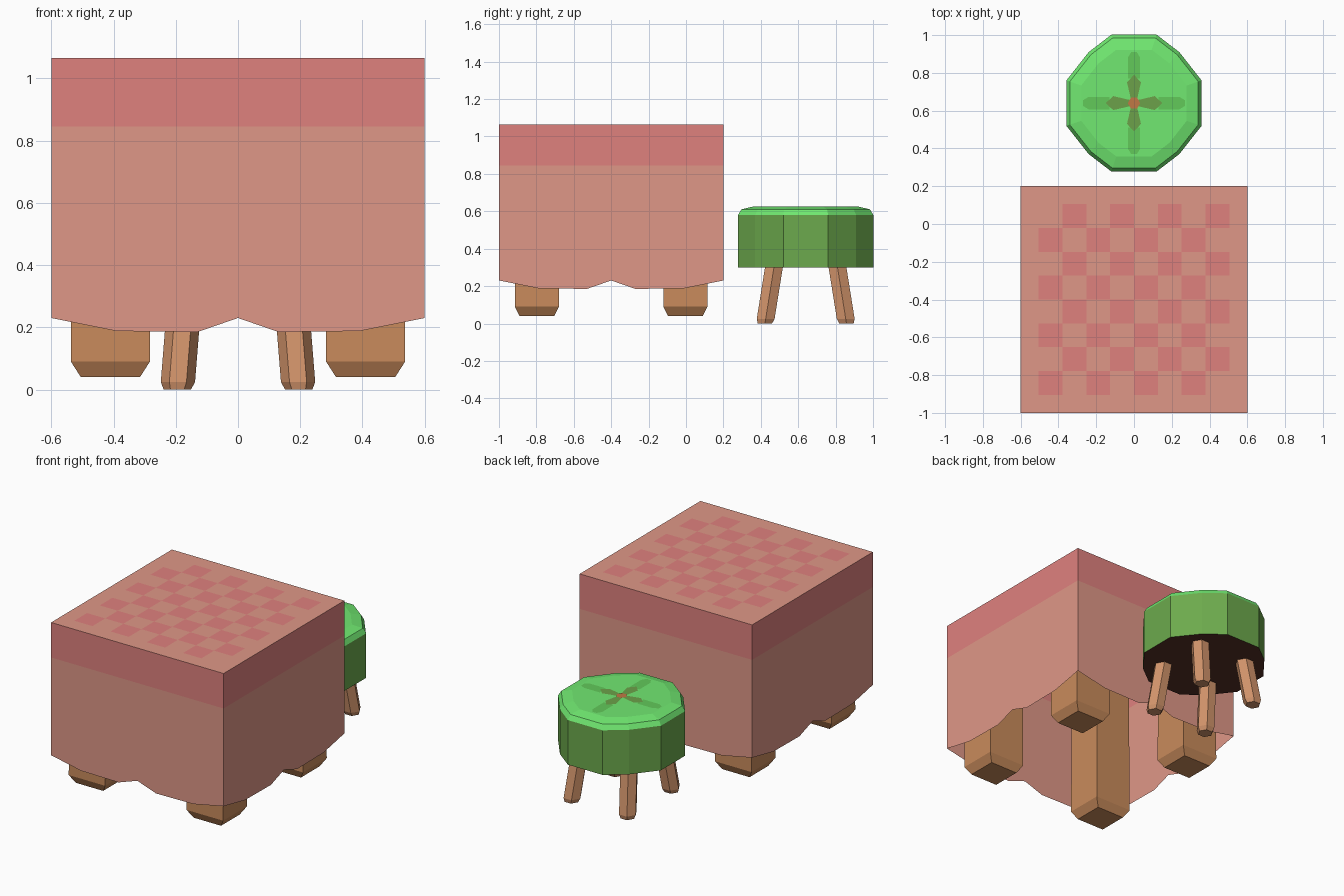
import bpy, bmesh, math
from mathutils import Matrix

if "Cube" in bpy.data.objects:
    bpy.data.objects.remove(bpy.data.objects["Cube"])


def material(name, r, g, b):
    m = bpy.data.materials.new(name)
    m.diffuse_color = [(c / 255) ** 2.2 for c in (r, g, b)] + [1]
    m.use_nodes = True
    m.node_tree.nodes["Principled BSDF"].inputs["Base Color"].default_value = m.diffuse_color
    return m


SALMON = material("salmon", 222, 150, 134)
PINK = material("pink", 222, 128, 125)
OAK = material("oak", 200, 138, 92)
WOOD = material("wood", 208, 146, 106)
SIDE = material("side_green", 108, 168, 78)
TOP = material("top_green", 112, 232, 112)
FAINT = material("faint_olive", 98, 200, 90)
OLIVE = material("olive", 108, 160, 75)
ORANGE = material("orange", 190, 120, 70)
DARK = material("dark_brown", 85, 52, 42)


def finish(bm, name, mats):
    me = bpy.data.meshes.new(name)
    bm.to_mesh(me)
    bm.free()
    for m in mats:
        me.materials.append(m)
    ob = bpy.data.objects.new(name, me)
    bpy.context.collection.objects.link(ob)
    return ob


def loft(name, rings, mats, ids=None):
    """Closed solid through rings of points; ids = material for bottom, each band, top."""
    bm = bmesh.new()
    rows = [[bm.verts.new(p) for p in r] for r in rings]
    n = len(rows[0])
    ids = ids or [0] * (len(rows) + 1)
    bm.faces.new(rows[0][::-1]).material_index = ids[0]
    for k in range(len(rows) - 1):
        a, b = rows[k], rows[k + 1]
        for i in range(n):
            j = (i + 1) % n
            bm.faces.new((a[i], a[j], b[j], b[i])).material_index = ids[k + 1]
    bm.faces.new(rows[-1]).material_index = ids[-1]
    bmesh.ops.recalc_face_normals(bm, faces=bm.faces)
    return finish(bm, name, mats)


# Tablecloth: checked top and four wavy hanging sides, open underneath
TY, H, BAND = -0.4, 1.065, 0.845
bm = bmesh.new()
cell = 1.01 / 8
lines = [-0.6] + [-0.505 + cell * i for i in range(9)] + [0.6]
grid = [[bm.verts.new((x, y, H)) for x in lines] for y in lines]
for j in range(10):
    for i in range(10):
        f = bm.faces.new((grid[j][i], grid[j][i + 1], grid[j + 1][i + 1], grid[j + 1][i]))
        f.material_index = int(1 <= i <= 8 and 1 <= j <= 8 and (i + j) % 2 == 0)
hem = [(-0.6, 0.23), (-0.39, 0.188), (-0.13, 0.185), (0, 0.23), (0.13, 0.185), (0.39, 0.188), (0.6, 0.23)]
for k in range(4):
    rot = Matrix.Rotation(k * math.pi / 2, 3, 'Z')
    for (x0, z0), (x1, z1) in zip(hem, hem[1:]):
        for quad, mi in ((((x0, z0), (x1, z1), (x1, BAND), (x0, BAND)), 0),
                         (((x0, BAND), (x1, BAND), (x1, H), (x0, H)), 1)):
            vs = [bm.verts.new(rot @ Matrix.Translation((x, -0.6, z)).translation) for x, z in quad]
            bm.faces.new(vs).material_index = mi
bmesh.ops.remove_doubles(bm, verts=bm.verts, dist=0.0005)
bmesh.ops.translate(bm, verts=bm.verts, vec=(0, TY, 0))
finish(bm, "tablecloth", [SALMON, PINK])

# Table legs: thick square posts with chamfered feet
for sx in (-1, 1):
    for sy in (-1, 1):
        cx, cy = 0.41 * sx, TY + 0.397 * sy
        loft("table_leg", [[(cx + a * hx, cy + b * hy, z) for a, b in ((-1, -1), (1, -1), (1, 1), (-1, 1))]
                           for hx, hy, z in ((0.095, 0.0925, 0.04), (0.127, 0.118, 0.09), (0.122, 0.114, 1.04))],
             [OAK])

# Stool seat: twelve-sided drum with a gently domed cushion
SY = 0.64
quarter = [(0.358, 0.12), (0.24, 0.27), (0.12, 0.362)]
outline = (quarter + [(-x, y) for x, y in quarter[::-1]] + [(-x, -y) for x, y in quarter]
           + [(x, -y) for x, y in quarter[::-1]])
loft("stool_seat", [[(x * s, SY + y * s, z) for x, y in outline]
                    for s, z in ((1, 0.30), (1, 0.58), (0.95, 0.61), (0.78, 0.625))],
     [DARK, SIDE, TOP], [0, 1, 2, 2, 2])


# Star pattern on the cushion: faint long arms, olive short arms, centre spot
def patch(name, shape, z, mat, turns=4):
    bm = bmesh.new()
    for k in range(turns):
        rot = Matrix.Rotation(k * math.pi / 2, 3, 'Z')
        vs = []
        for x, y in shape:
            p = rot @ Matrix.Translation((x, y, z)).translation
            vs.append(bm.verts.new((p.x, p.y + SY, p.z)))
        bm.faces.new(vs)
    finish(bm, name, [mat])


patch("long_arms", [(0.13, -0.033), (0.24, -0.033), (0.27, -0.015), (0.27, 0.015), (0.24, 0.033), (0.13, 0.033)],
      0.626, FAINT)
patch("short_arms", [(0.015, -0.015), (0.11, -0.037), (0.15, 0), (0.11, 0.037), (0.015, 0.015)], 0.6275, OLIVE)
patch("centre_spot", [(0.033 * math.cos(a * math.pi / 3), 0.033 * math.sin(a * math.pi / 3)) for a in range(6)],
      0.629, ORANGE, 1)

# Stool legs: splayed six-sided pegs with chamfered feet
for sx in (-1, 1):
    for sy in (-1, 1):
        rings = []
        for r, z in ((0.044, 0), (0.055, 0.025), (0.055, 0.31)):
            cx, cy = sx * (0.195 - 0.08 * z), SY + sy * (0.218 - 0.16 * z)
            rings.append([(cx + r * math.cos(a * math.pi / 3), cy + r * math.sin(a * math.pi / 3), z)
                          for a in range(6)])
        loft("stool_leg", rings, [WOOD])
